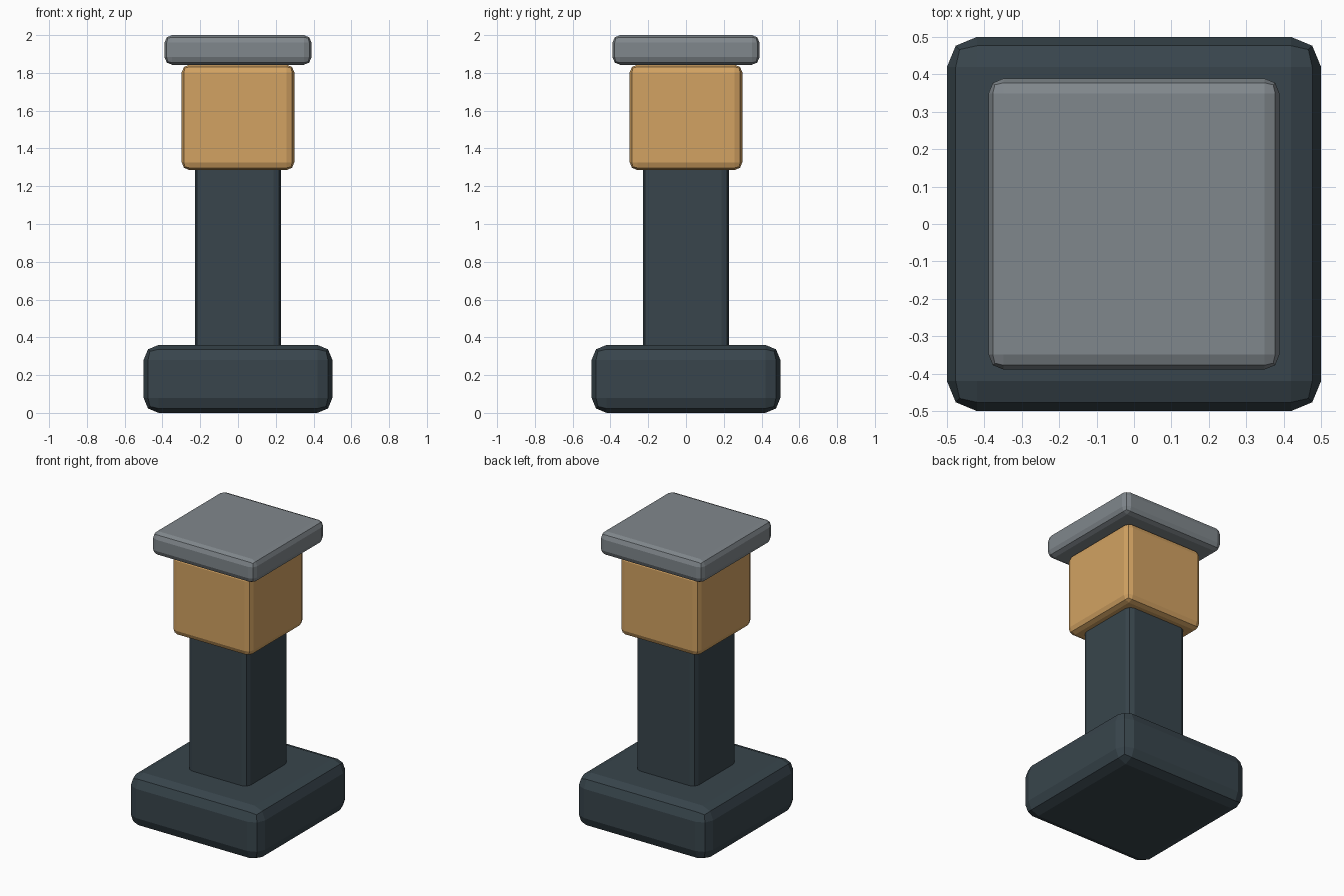
import bpy, bmesh

if "Cube" in bpy.data.objects:
    bpy.data.objects.remove(bpy.data.objects["Cube"])


def material(name, rgb):
    # sRGB 0-255 to linear
    lin = [((c / 255 + 0.055) / 1.055) ** 2.4 for c in rgb]
    m = bpy.data.materials.new(name)
    m.diffuse_color = (*lin, 1)
    m.use_nodes = True
    m.node_tree.nodes["Principled BSDF"].inputs["Base Color"].default_value = m.diffuse_color
    return m


dark = material("dark slate", (56, 69, 76))
amber = material("amber", (210, 162, 98))
grey = material("grey", (128, 135, 140))


def rounded_box(name, half, z0, z1, bevel, mat):
    bm = bmesh.new()
    bmesh.ops.create_cube(bm, size=1)
    for v in bm.verts:
        v.co.x *= 2 * half
        v.co.y *= 2 * half
        v.co.z = z0 + (v.co.z + 0.5) * (z1 - z0)
    bmesh.ops.bevel(bm, geom=bm.edges[:], offset=bevel, offset_type='OFFSET',
                    segments=2, profile=0.5, affect='EDGES')
    me = bpy.data.meshes.new(name)
    bm.to_mesh(me)
    bm.free()
    me.materials.append(mat)
    ob = bpy.data.objects.new(name, me)
    bpy.context.collection.objects.link(ob)
    return ob


# Foot, column, lamp block and cap, stacked upwards
rounded_box("base", 0.5, 0.0, 0.36, 0.08, dark)
rounded_box("column", 0.228, 0.29, 1.35, 0.04, dark)
rounded_box("lamp_block", 0.298, 1.286, 1.843, 0.04, amber)
rounded_box("cap", 0.389, 1.843, 2.0, 0.04, grey)
